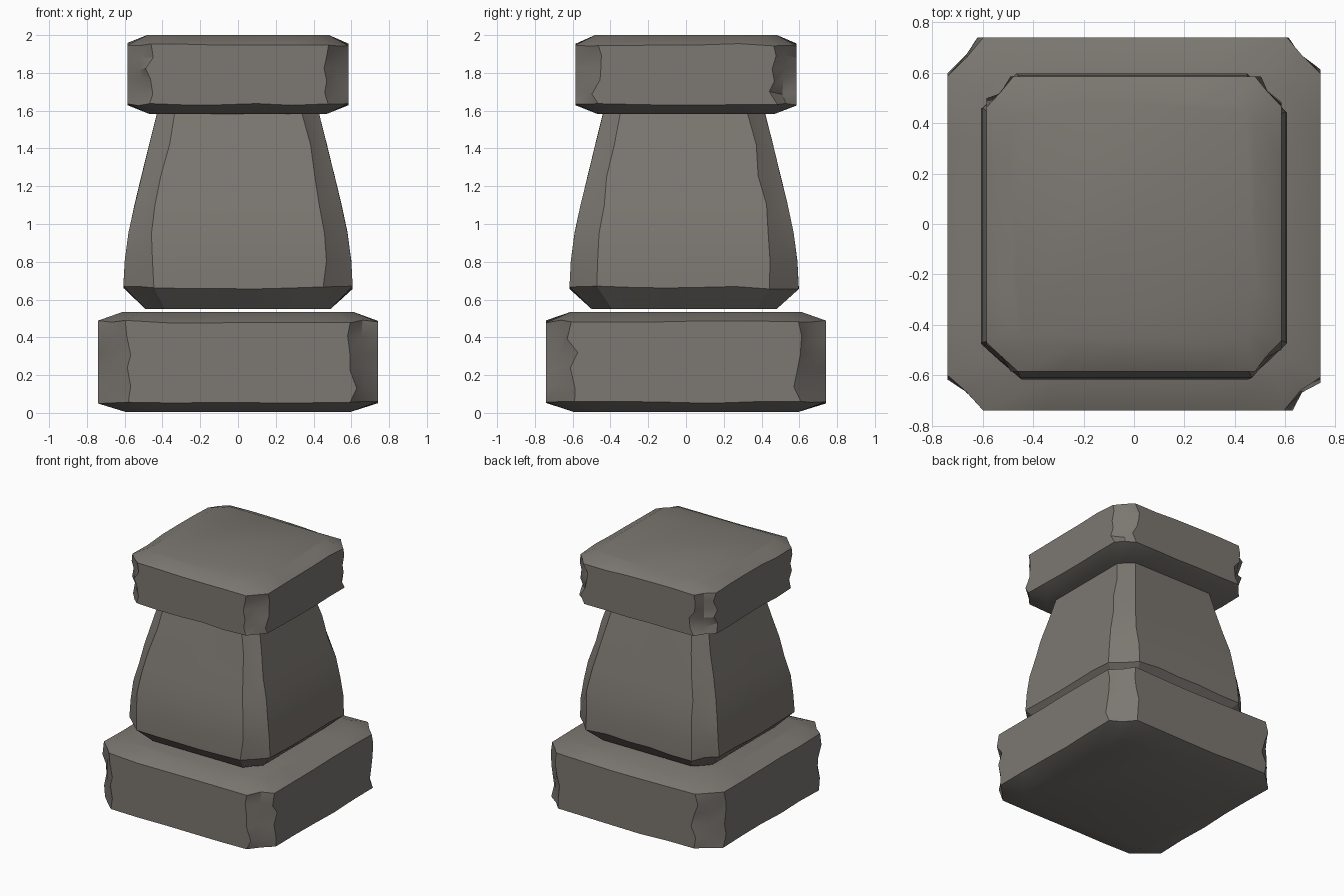
import bpy, bmesh, math, random
from mathutils import Vector, Matrix

cube = bpy.data.objects.get("Cube")
if cube:
    bpy.data.objects.remove(cube, do_unlink=True)

stone = bpy.data.materials.new("grey_brown_stone")
stone.use_nodes = True
colour = (0.2, 0.185, 0.165, 1)
stone.diffuse_color = colour
stone.node_tree.nodes["Principled BSDF"].inputs["Base Color"].default_value = colour

SIDE_STEPS = 5


def ring_points(half, cut, z, chip, wave, rng):
    """One square outline with chipped, chamfered corners and a wavy height."""
    points = []
    for quarter in range(4):
        turn = Matrix.Rotation(quarter * math.pi / 2, 3, "Z")
        start = -half + cut + rng.uniform(-chip, chip)
        end = half - cut + rng.uniform(-chip, chip)
        # Flat side, moving only along its own plane
        for i in range(SIDE_STEPS + 1):
            x = start + (end - start) * i / SIDE_STEPS
            points.append(turn @ Vector((x, -half, z + rng.uniform(-wave, wave))))
        # Middle of the broken corner
        mid = half - cut / 2 - rng.uniform(-0.1, 0.5) * chip
        points.append(turn @ Vector((mid, -mid, z + rng.uniform(-wave, wave))))
    return points


def carved_stone(name, rings, seed, offset_y=0):
    """Joins outlines of (height, half width, corner cut, chip, wave)."""
    rng = random.Random(seed)
    bm = bmesh.new()
    loops = []
    for z, half, cut, chip, wave in rings:
        points = ring_points(half, cut, z, chip, wave, rng)
        loops.append([bm.verts.new(p + Vector((0, offset_y, 0))) for p in points])
    for low, high in zip(loops, loops[1:]):
        for i in range(len(low)):
            j = (i + 1) % len(low)
            bm.faces.new((low[i], low[j], high[j], high[i]))
    bm.faces.new(loops[0][::-1])
    bm.faces.new(loops[-1])
    bmesh.ops.recalc_face_normals(bm, faces=bm.faces)
    mesh = bpy.data.meshes.new(name)
    bm.to_mesh(mesh)
    bm.free()
    mesh.materials.append(stone)
    obj = bpy.data.objects.new(name, mesh)
    bpy.context.collection.objects.link(obj)
    bpy.ops.object.select_all(action="DESELECT")
    obj.select_set(True)
    bpy.context.view_layer.objects.active = obj
    bpy.ops.object.shade_smooth_by_angle(angle=math.radians(28))
    return obj


def slab(name, bottom, top, half, cut, seed):
    """Square slab with bevelled rims and ragged corners."""
    rim = 0.05
    low, high = bottom + rim, top - rim
    rings = [(bottom, half - cut, cut * 0.6, 0.01, 0),
             (low, half, cut, 0.015, 0.006)]
    for t in (0.2, 0.42, 0.6, 0.8):
        rings.append((low + (high - low) * t, half, cut, 0.035, 0.012))
    rings += [(high, half, cut, 0.015, 0.009),
              (top, half - cut * 0.9, cut * 0.6, 0.01, 0)]
    return carved_stone(name, rings, seed)


slab("base_slab", 0.005, 0.535, 0.74, 0.145, 3)
slab("cap_slab", 1.583, 2.0, 0.585, 0.115, 8)

# Tapering shaft with a bulging foot
shaft = [(0.55, 0.49, 0.1, 0.01, 0), (0.665, 0.607, 0.15, 0.015, 0.01)]
for z, half in ((0.8, 0.6), (0.95, 0.58), (1.1, 0.548), (1.25, 0.512),
                (1.42, 0.47), (1.6, 0.425)):
    shaft.append((z, half, 0.15 - 0.07 * (z - 0.665), 0.012, 0.005))
carved_stone("shaft", shaft, 5, -0.01)
